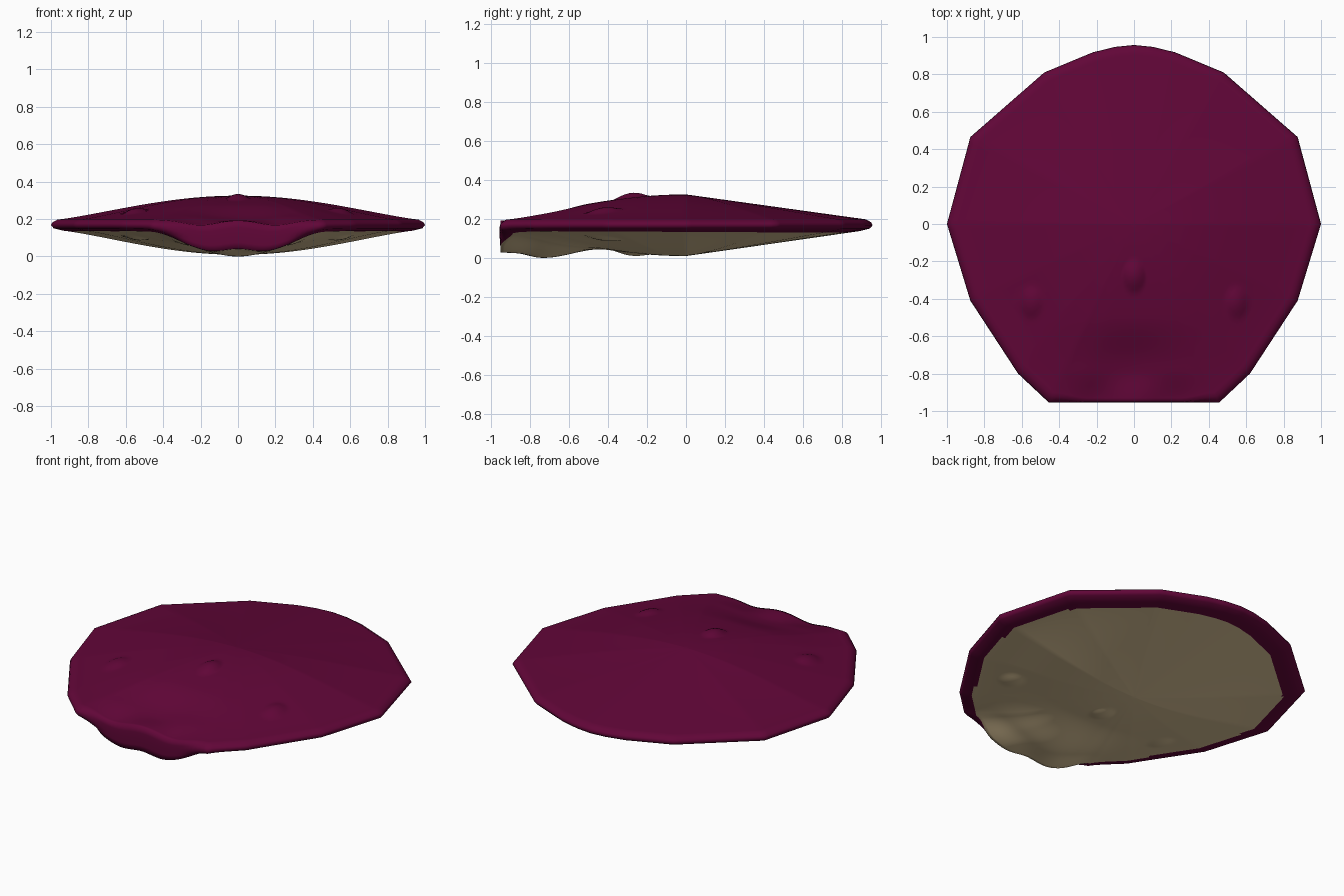
import bpy, bmesh, math
from mathutils import Vector

if "Cube" in bpy.data.objects:
    bpy.data.objects.remove(bpy.data.objects["Cube"])

def material(name, rgb):
    m = bpy.data.materials.new(name)
    m.diffuse_color = (*rgb, 1)
    m.use_nodes = True
    m.node_tree.nodes["Principled BSDF"].inputs["Base Color"].default_value = m.diffuse_color
    return m

maroon = material("maroon", (0.12, 0.0018, 0.039))
tan = material("tan", (0.72, 0.56, 0.32))

# faceted outline, right half from back to front, then mirrored
half = [(0, .957), (.1, .947), (.22, .918), (.48, .81), (.875, .465), (1, 0),
        (.875, -.41), (.62, -.80), (.455, -.955)]
corners = half + [(-x, y) for x, y in reversed(half[1:])]
outline = []
for i, a in enumerate(corners):
    a, b = Vector(a), Vector(corners[(i + 1) % len(corners)])
    n = max(2, round((b - a).length / 0.028))
    outline += [a.lerp(b, k / n) for k in range(n)]

def gauss(x, c, w):
    return math.exp(-((x - c) / w) ** 2)

def smooth(a, b, v):
    v = min(1, max(0, (v - a) / (b - a)))
    return v * v * (3 - 2 * v)

def front_w(p):
    # 1 along the straight front edge, fading to 0 at its corners
    return smooth(-.90, -.95, p.y) * smooth(.455, .25, abs(p.x))

def bumps(x, y):
    # three small oval knobs, the middle one highest
    total = 0
    for cx, cy, h in ((0, -.28, 1), (.55, -.42, .8), (-.55, -.42, .8)):
        d = ((x - cx) / .065) ** 2 + ((y - cy) / .09) ** 2
        total += h * max(0, 1 - d) ** 1.2
    return total

def dome(x, y, t):
    # rounded sideways and forwards, straight slope to the back
    round_f = math.cos(math.pi / 2 * t) ** 1.2 if t < 1 else 0
    r = math.hypot(x, y)
    k = max(0, y / r) if r > 1e-6 else 0
    return (1 - k) * round_f + k * (1 - t)

def top_z(x, y, t):
    s = smooth(-.5, -.75, y)
    lip = smooth(-.78, -.95, y)
    z = .205 + .128 * dome(x, y, t) + .024 * bumps(x, y)
    z -= .03 * s * (1 - lip) * gauss(x, 0, .25)
    return z - .03 * lip * (gauss(x, .2, .13) + gauss(x, -.2, .13))

def bottom_z(x, y, t):
    lip = smooth(-.75, -.95, y)
    mid = smooth(-.4, -.78, y)
    wave = smooth(.5, .12, abs(x)) - .13 * gauss(x, 0, .08)   # double dip
    bulge = (1 - lip) * .105 * mid * gauss(x, 0, .28) + lip * .11 * wave
    return .145 - .128 * dome(x, y, t) - .014 * bumps(x, y) - bulge

bm = bmesh.new()
RINGS = 46
N = len(outline)

def ring(zfun, frac, rim):
    out = []
    for p in outline:
        edge = rim + (.996 - rim) * front_w(p)
        q = p * frac * edge
        out.append(bm.verts.new((q.x, q.y, zfun(q.x, q.y, frac))))
    return out

def bridge(a, b, mat):
    for i in range(N):
        j = (i + 1) % N
        f = bm.faces.new((a[i], a[j], b[j], b[i]))
        f.material_index = mat(i)

def surface(zfun, rim, mat):
    # concentric rings from a centre point out to the rim
    centre = bm.verts.new((0, 0, zfun(0, 0, 0)))
    prev = None
    for k in range(1, RINGS + 1):
        cur = ring(zfun, k / RINGS, rim)
        if prev:
            bridge(prev, cur, lambda i: mat(i, (k - .5) / RINGS * rim))
        else:
            for i in range(N):
                f = bm.faces.new((centre, cur[i], cur[(i + 1) % N]))
                f.material_index = mat(i, 0)
        prev = cur
    return prev

def underside_colour(i, t):
    # maroon border, wider towards the back
    return 1 if t < .895 - .035 * outline[i].normalized().y else 0

top = surface(top_z, .965, lambda i, t: 0)
bot = surface(bottom_z, .93, underside_colour)

# rounded rim between the two skins
prev = top
for s, out in ((.25, .992), (.5, 1.0), (.78, .985)):
    cur = []
    for i, p in enumerate(outline):
        q = p * (out + (1 - out) * front_w(p) * .8)
        z = top[i].co.z * (1 - s) + bot[i].co.z * s
        cur.append(bm.verts.new((q.x, q.y, z)))
    bridge(prev, cur, lambda i: 0)
    prev = cur
bridge(prev, bot, lambda i: 0)

# rest on the ground
low = min(v.co.z for v in bm.verts)
for v in bm.verts:
    v.co.z -= low
bmesh.ops.recalc_face_normals(bm, faces=bm.faces[:])
for f in bm.faces:
    f.smooth = True

mesh = bpy.data.meshes.new("shell_body")
bm.to_mesh(mesh)
bm.free()
mesh.materials.append(maroon)
mesh.materials.append(tan)
body = bpy.data.objects.new("shell_body", mesh)
bpy.context.collection.objects.link(body)
